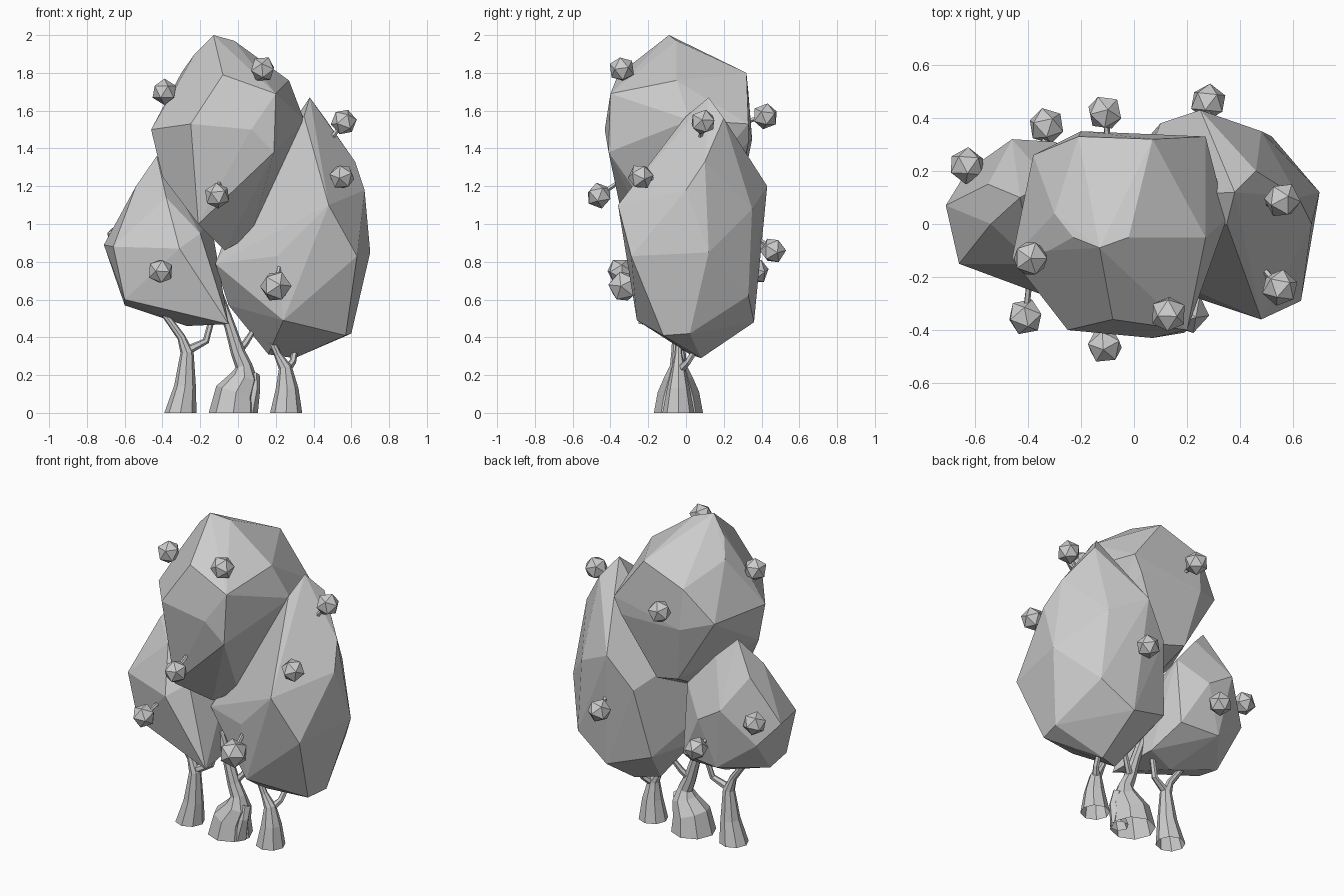
import bpy, bmesh, math
from mathutils import Vector

if "Cube" in bpy.data.objects:
    bpy.data.objects.remove(bpy.data.objects["Cube"])


def finish(bm, name):
    bmesh.ops.recalc_face_normals(bm, faces=bm.faces[:])
    mesh = bpy.data.meshes.new(name)
    bm.to_mesh(mesh)
    bm.free()
    obj = bpy.data.objects.new(name, mesh)
    bpy.context.collection.objects.link(obj)
    return obj


def foliage(name, pts):
    """Faceted leaf mass: convex hull of its corner points."""
    bm = bmesh.new()
    for p in pts:
        bm.verts.new(p)
    bmesh.ops.convex_hull(bm, input=bm.verts[:])
    loose = [v for v in bm.verts if not v.link_faces]
    bmesh.ops.delete(bm, geom=loose, context='VERTS')
    bmesh.ops.dissolve_limit(bm, angle_limit=math.radians(4),
                             verts=bm.verts[:], edges=bm.edges[:])
    return finish(bm, name)


def tube(bm, path, sides=7):
    """Tapered limb, open at the base, through (x, y, z, radius) stations."""
    pts = [Vector(p[:3]) for p in path]
    rings = []
    for i, p in enumerate(path):
        d = pts[min(i + 1, len(pts) - 1)] - pts[max(i - 1, 0)]
        if p[2] == 0:
            d = Vector((0, 0, 1))
        q = Vector((0, 0, 1)).rotation_difference(d)
        ring = []
        for k in range(sides):
            a = 2 * math.pi * k / sides
            off = Vector((math.cos(a), math.sin(a), 0)) * p[3]
            ring.append(bm.verts.new(pts[i] + q @ off))
        rings.append(ring)
    for a, b in zip(rings, rings[1:]):
        for k in range(sides):
            n = (k + 1) % sides
            bm.faces.new((a[k], a[n], b[n], b[k]))
    bm.faces.new(rings[-1])


def tree_trunk(name, *paths):
    bm = bmesh.new()
    for i, p in enumerate(paths):
        tube(bm, p, 8 if i == 0 else 6)
    return finish(bm, name)


# Leaf masses
foliage("foliage_middle", [
    (-.13, -.09, 2), (-.02, -.05, 1.97), (-.23, -.05, 1.9), (-.3, .04, 1.8),
    (-.21, .33, 1.7), (.07, .32, 1.8), (.27, .33, 1.53), (.27, -.05, 1.76),
    (-.08, -.36, 1.79), (-.25, -.4, 1.53), (-.46, -.13, 1.5), (-.32, -.1, 1.74),
    (.2, -.4, 1.69), (.19, -.41, 1.38), (.07, -.43, 1.5), (.35, .02, 1.55),
    (-.21, -.33, 1.0), (-.4, -.15, 1.25), (-.07, -.15, .86), (.07, -.1, .94),
    (.22, .33, 1.43), (-.2, .35, 1.45), (-.38, .26, 1.5), (.25, .1, 1.25),
    (-.14, .28, 1.1), (.02, .26, 1.06)])
foliage("foliage_left", [
    (-.43, .1, 1.36), (-.54, 0, 1.2), (-.38, -.15, 1.14), (-.71, .07, .89),
    (-.66, -.15, .88), (-.31, -.28, .87), (-.6, .02, .57), (-.6, -.14, .6),
    (-.27, 0, .46), (-.05, -.25, .47), (-.08, .06, .49), (-.46, .32, 1.0),
    (-.3, .31, .9), (-.63, .2, .78), (-.4, .27, .61), (-.15, .24, .62),
    (-.15, .2, 1.05), (-.2, -.2, .95), (-.32, .16, 1.25), (-.55, .15, 1.17)])
foliage("foliage_right", [
    (.38, .12, 1.67), (.46, .2, 1.56), (.35, 0, 1.57), (.3, .12, 1.5),
    (.62, .1, 1.33), (.67, 0, 1.18), (.7, .12, .85), (.63, -.29, .83),
    (.48, -.36, 1.1), (.6, .02, .42), (.57, -.12, .41), (.3, .08, .29),
    (.16, .02, .31), (.24, -.26, .49), (.21, -.27, .83), (-.12, -.1, .79),
    (-.05, 0, .57), (.25, .43, 1.2), (.48, .35, 1.08), (.1, .38, 1.0),
    (.3, .36, .48), (.03, .3, .57), (.52, .33, .62), (0, .1, 1.1)])

# Trunks with forked branches
Y = -.04
tree_trunk("trunk_left",
           [(-.305, Y, 0, .085), (-.28, Y, .14, .058), (-.27, Y, .32, .035),
            (-.3, Y, .4, .022), (-.4, Y, .54, .018)],
           [(-.27, Y, .33, .025), (-.17, Y + .02, .38, .018),
            (-.13, Y + .04, .53, .016)])
tree_trunk("trunk_middle",
           [(-.025, Y, 0, .13), (-.01, Y, .11, .11), (.035, Y, .19, .075),
            (.03, Y, .25, .045), (0, Y, .32, .038), (-.04, Y, .45, .03),
            (-.1, Y, .62, .025)],
           [(-.01, Y, .31, .022), (.04, Y + .03, .37, .018),
            (.09, Y + .06, .45, .014)],
           [(.05, Y - .03, 0, .055), (.085, Y - .03, .13, .033),
            (.08, Y, .2, .035)])
tree_trunk("trunk_right",
           [(.255, Y, 0, .085), (.26, Y, .13, .06), (.25, Y, .24, .035),
            (.21, Y, .31, .02), (.17, Y, .4, .018)],
           [(.25, Y, .22, .025), (.29, Y + .05, .27, .018),
            (.31, Y + .12, .38, .016)])

# Berries on short stems, each pointing to the heart of its leaf mass
hearts = {"middle": Vector((-.06, -.03, 1.45)), "left": Vector((-.37, 0, .85)),
          "right": Vector((.3, .04, 1.2))}
berries = [
    ("middle", -.39, -.13, 1.7), ("middle", .13, -.34, 1.82),
    ("middle", -.11, -.46, 1.15), ("middle", -.11, .42, 1.57),
    ("left", -.41, -.35, .75), ("left", -.63, .22, .93), ("left", -.33, .37, .75),
    ("right", .56, .09, 1.54), ("right", .55, -.24, 1.25),
    ("right", .2, -.33, .67), ("right", .28, .46, .86)]
for i, (mass, *c) in enumerate(berries):
    c = Vector(c)
    bpy.ops.mesh.primitive_ico_sphere_add(
        subdivisions=1, radius=.085 if i == 9 else .07, location=c,
        rotation=(.4 * i, .3 * i, .7 * i))
    bpy.context.object.name = f"berry_{i + 1}"
    tip = c + (hearts[mass] - c).normalized() * .14
    bm = bmesh.new()
    tube(bm, [(*c, .012), (*tip, .012)], 5)
    finish(bm, f"berry_stem_{i + 1}")
